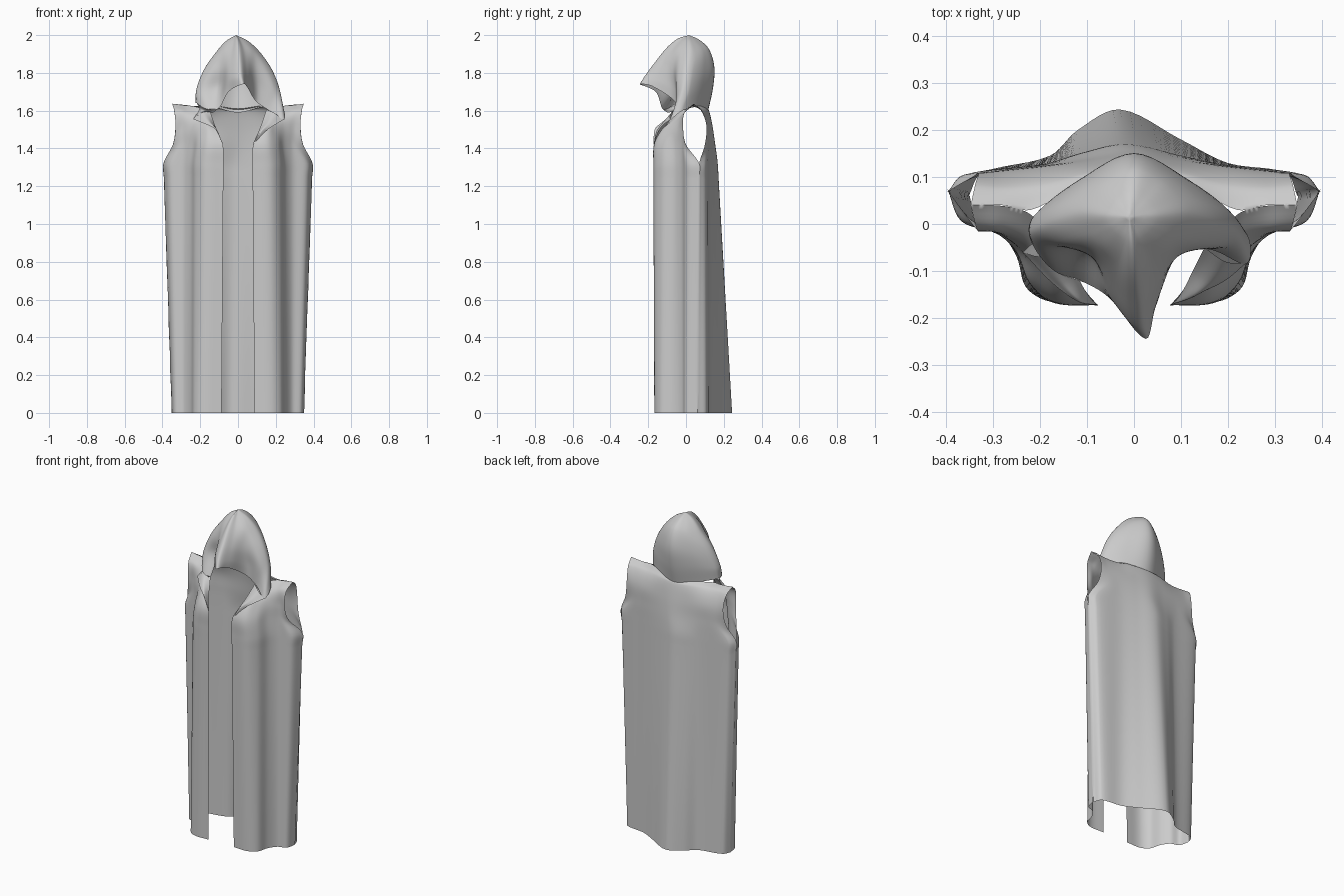
import bpy, bmesh
from mathutils import Vector as V


def smooth_curve(pts, n, closed=False):
    """Resample points with a chord-length Hermite spline, n steps per span."""
    c = len(pts)
    at = (lambda i: pts[i % c]) if closed else (lambda i: pts[max(0, min(c - 1, i))])
    gap = lambda i: max((at(i + 1) - at(i)).length, 1e-6)

    def tangent(i):
        span = (at(i + 1) - at(i - 1))
        d = (gap(i) if closed or i < c - 1 else 0) + (gap(i - 1) if closed or i > 0 else 0)
        return span / d

    out = []
    for i in range(c if closed else c - 1):
        a, b, d = at(i), at(i + 1), gap(i)
        ma, mb = tangent(i) * d, tangent(i + 1) * d
        for k in range(n):
            t = k / n
            out.append(a * (2*t**3 - 3*t**2 + 1) + ma * (t**3 - 2*t**2 + t)
                       + b * (3*t**2 - 2*t**3) + mb * (t**3 - t**2))
    if not closed:
        out.append(pts[-1].copy())
    return out


def sheet(bm, rows, n=6, closed=False):
    """Add a smooth cloth patch through a grid of control rows."""
    rows = [smooth_curve([V(p) for p in r], n, closed) for r in rows]
    grid = list(zip(*[smooth_curve(list(col), n) for col in zip(*rows)]))
    vs = [[bm.verts.new(p) for p in r] for r in grid]
    m = len(vs[0])
    for j in range(len(vs) - 1):
        for i in range(m if closed else m - 1):
            k = (i + 1) % m
            bm.faces.new((vs[j][i], vs[j][k], vs[j+1][k], vs[j+1][i]))


def finish(bm, name):
    bmesh.ops.remove_doubles(bm, verts=bm.verts, dist=0.002)
    bmesh.ops.recalc_face_normals(bm, faces=bm.faces)
    for f in bm.faces:
        f.smooth = True
    me = bpy.data.meshes.new(name)
    bm.to_mesh(me)
    bm.free()
    ob = bpy.data.objects.new(name, me)
    bpy.context.collection.objects.link(ob)
    return ob


def flip(p):
    return (-p[0],) + tuple(p[1:])


def level(z, pts):
    return [(x, y, z) for x, y in pts]


def blend(a, b, t):
    return [tuple(V(p).lerp(V(q), t)) for p, q in zip(a, b)]


def mirrored(half):
    return half + [flip(p) for p in half[-2::-1]]


# Cloak back: hem, waist and chest rows, then the shoulder yoke
body = bmesh.new()
hem = level(0, [(.348, .06), (.325, .108), (.2, .13), (.1, .18), (-.03, .244),
                (-.12, .2), (-.18, .145), (-.325, .108), (-.352, .06)])
arm = level(1.32, [(.395, .07), (.36, .105), (.2, .125), (.1, .145), (-.015, .168),
                   (-.11, .15), (-.19, .128), (-.36, .105), (-.395, .07)])
yoke = [
    level(1.42, [(.345, .1), (.28, .115), (.2, .124), (.1, .14), (0, .155)]),
    level(1.52, [(.331, .108), (.28, .11), (.2, .118), (.1, .13), (0, .14)]),
    level(1.6, [(.338, .085), (.28, .08), (.2, .085), (.1, .11), (0, .122)]),
    [(.348, .04, 1.637), (.28, .04, 1.63), (.22, .03, 1.625), (.12, .08, 1.625), (0, .112, 1.61)],
]
sheet(body, [hem, blend(hem, arm, .5), blend(hem, arm, .94), arm] + [mirrored(r) for r in yoke])

# Cloak front panels, mirrored
f_hem = level(0, [(.35, .06), (.335, 0), (.285, -.02), (.25, -.07),
                  (.23, -.135), (.18, -.165), (.087, -.165)])
f_arm = level(1.32, [(.395, .07), (.365, .005), (.29, -.022), (.25, -.06),
                     (.222, -.125), (.17, -.168), (.077, -.172)])
f_top = [
    level(1.42, [(.345, .0), (.31, -.012), (.28, -.025), (.24, -.06),
                 (.21, -.12), (.16, -.164), (.08, -.17)]),
    [(.331, -.015, 1.5), (.3, -.016, 1.5), (.27, -.03, 1.5), (.24, -.05, 1.5),
     (.2, -.09, 1.5), (.16, -.125, 1.5), (.105, -.14, 1.48)],
    [(.336, -.008, 1.59), (.3, -.01, 1.59), (.27, -.015, 1.58), (.24, -.025, 1.57),
     (.21, -.04, 1.56), (.175, -.07, 1.55), (.125, -.1, 1.53)],
    [(.348, .04, 1.637), (.3, .04, 1.63), (.27, .037, 1.627), (.24, .03, 1.625),
     (.22, .02, 1.62), (.2, 0, 1.615), (.15, -.05, 1.605)],
]
front = [f_hem, blend(f_hem, f_arm, .5), blend(f_hem, f_arm, .94), f_arm] + f_top
sheet(body, front)
sheet(body, [[flip(p) for p in r] for r in front])
finish(body, "cloak_body")

# Folded lapels: inner neckline edge, gentle bulge, outer fold edge
neck = [(.08, -.17, 1.42), (.105, -.14, 1.48), (.125, -.1, 1.53), (.15, -.05, 1.605)]
outer = {
    "right_lapel": [(.08, -.172, 1.42), (.145, -.145, 1.49), (.195, -.12, 1.525), (.237, -.085, 1.55)],
    "left_lapel": [(-.08, -.172, 1.42), (-.12, -.165, 1.5), (-.175, -.125, 1.53), (-.237, -.06, 1.555)],
}
for name, edge in outer.items():
    inner = neck if edge[0][0] > 0 else [flip(p) for p in neck]
    mid = [(x, y - .012, z + .01) for x, y, z in blend(inner, edge, .5)]
    mid[0] = edge[0]
    bm = bmesh.new()
    sheet(bm, [inner, mid, edge])
    finish(bm, name)

# Hood: rays run from the crown down to an uneven rim, front tip first
apex = V((-.01, .015, 2.0))
rays = [  # upper, middle, lower points of each right-hand ray, front to back
    [(.0, -.1, 1.935), (.008, -.165, 1.855), (.015, -.22, 1.78)],
    [(.035, -.08, 1.915), (.047, -.125, 1.835), (.05, -.155, 1.765)],
    [(.075, -.05, 1.91), (.09, -.07, 1.82), (.1, -.06, 1.72)],
    [(.1, -.02, 1.91), (.15, -.04, 1.82), (.185, -.05, 1.71)],
    [(.116, .02, 1.91), (.178, 0, 1.82), (.22, -.02, 1.71)],
    [(.1, .055, 1.91), (.165, .04, 1.82), (.21, .02, 1.71)],
    [(.06, .095, 1.915), (.1, .1, 1.82), (.125, .088, 1.72)],
    [(0, .122, 1.925), (0, .15, 1.83), (0, .143, 1.72)],
]
rays += [[flip(p) for p in r] for r in rays[6:0:-1]]
rim = [(.025, -.245, 1.74), (.045, -.18, 1.73), (.095, -.06, 1.65), (.165, -.055, 1.6),
       (.24, -.085, 1.55), (.24, -.02, 1.6), (.14, .07, 1.62), (0, .115, 1.59),
       (-.13, .07, 1.62), (-.22, .005, 1.64), (-.218, -.04, 1.64), (-.17, -.1, 1.61),
       (-.105, -.125, 1.61), (-.05, -.16, 1.7)]
crown = [tuple(apex.lerp(V(r[0]), .5) + V((0, 0, .014))) for r in rays]
hood = bmesh.new()
sheet(hood, [[tuple(apex)] * len(rays), crown] + [[r[k] for r in rays] for k in range(3)] + [rim],
      closed=True)
finish(hood, "hood")

# Gathered tuck joining the left of the hood to its lapel
tuck = bmesh.new()
sheet(tuck, [[(-.105, -.125, 1.61), (-.17, -.1, 1.61), (-.218, -.04, 1.64)],
             [(-.135, -.095, 1.59), (-.18, -.075, 1.6), (-.205, -.03, 1.61)],
             [(-.15, -.05, 1.605), (-.2, -.07, 1.585), (-.237, -.06, 1.555)]])
finish(tuck, "left_neck_tuck")
